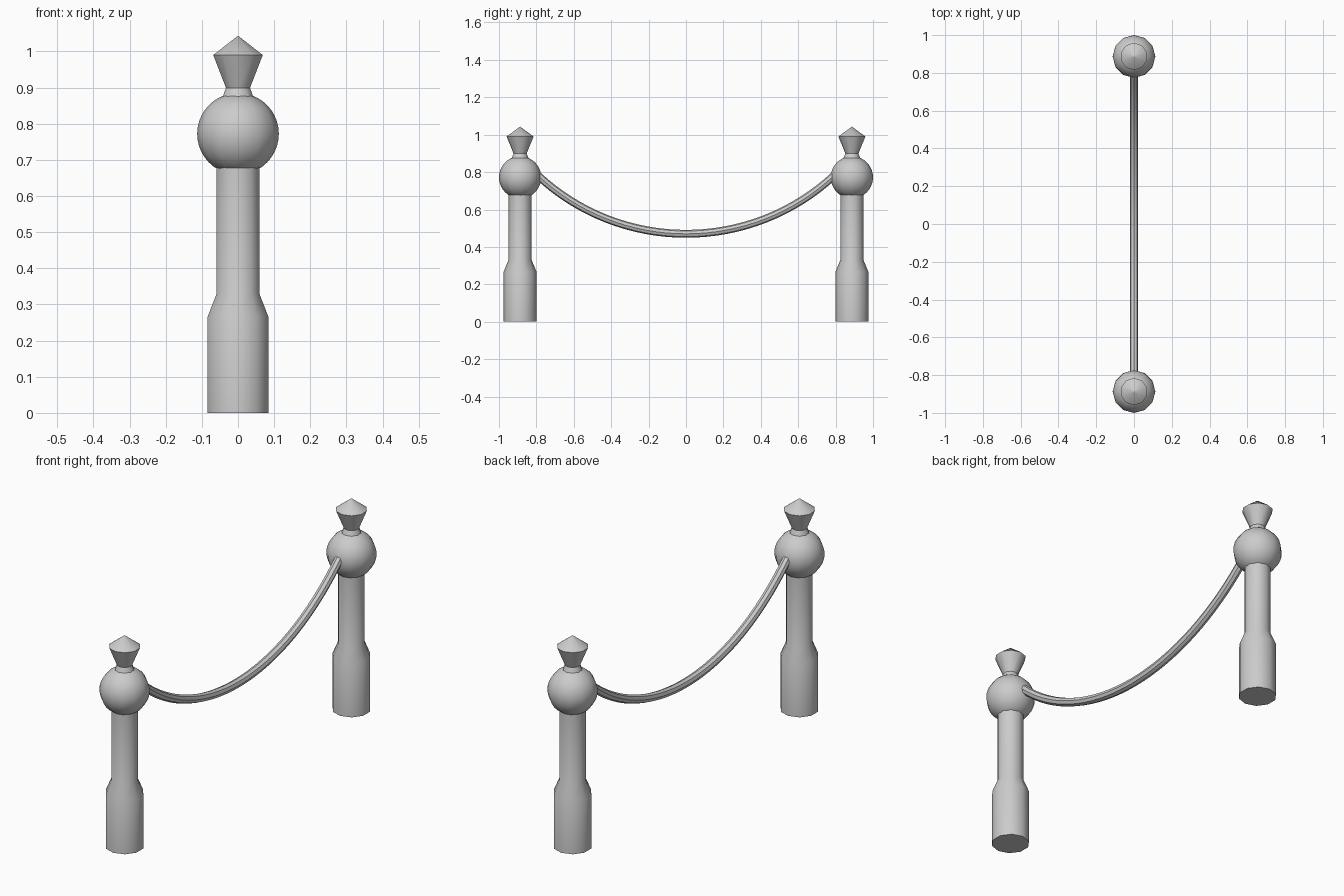
import bpy, bmesh, math

if "Cube" in bpy.data.objects:
    bpy.data.objects.remove(bpy.data.objects["Cube"])

POST_Y = 0.887


def finish(bm, name, angle=40):
    bmesh.ops.recalc_face_normals(bm, faces=bm.faces)
    mesh = bpy.data.meshes.new(name)
    bm.to_mesh(mesh)
    bm.free()
    ob = bpy.data.objects.new(name, mesh)
    bpy.context.collection.objects.link(ob)
    bpy.ops.object.select_all(action='DESELECT')
    ob.select_set(True)
    bpy.context.view_layer.objects.active = ob
    bpy.ops.object.shade_smooth_by_angle(angle=math.radians(angle))
    return ob


def skin(bm, rings):
    # Bridge consecutive rings of equal vertex count and cap both ends
    n = len(rings[0])
    for a, b in zip(rings, rings[1:]):
        for i in range(n):
            j = (i + 1) % n
            bm.faces.new((a[i], a[j], b[j], b[i]))
    bm.faces.new(rings[0])
    bm.faces.new(rings[-1])


def lathe(name, profile, y, sides=10):
    bm = bmesh.new()
    rings = []
    for r, z in profile:
        angles = [math.pi / 2 + math.tau * i / sides for i in range(sides)]
        rings.append([bm.verts.new((r * math.cos(a), y + r * math.sin(a), z)) for a in angles])
    skin(bm, rings)
    bmesh.ops.remove_doubles(bm, verts=bm.verts, dist=1e-5)
    return finish(bm, name)


for side, y in (("front", -POST_Y), ("back", POST_Y)):
    # Stepped ten-sided shaft
    lathe(side + "_post_shaft",
          [(0.088, 0), (0.088, 0.267), (0.062, 0.33), (0.062, 0.69)], y)

    # Ball on top of the shaft
    ball = [(0.113 * math.sin(t), 0.772 - 0.113 * math.cos(t))
            for t in (0.02 + (math.pi - 0.04) * i / 20 for i in range(21))]
    lathe(side + "_post_ball", ball, y, 12)

    # Flared finial with a pointed cap
    lathe(side + "_post_finial",
          [(0.047, 0.868), (0.035, 0.899), (0.072, 0.99), (0.0005, 1.043)], y)

# Sagging rope: circular arc hung between the two balls
half, low, high, rad = 0.79, 0.47, 0.78, 0.021
R = (half ** 2 + (high - low) ** 2) / (2 * (high - low))
end = math.asin(half / R)
bm = bmesh.new()
rings = []
for k in range(33):
    t = -end + 2 * end * k / 32
    ring = []
    for i in range(8):
        a = math.tau * i / 8
        d = R + rad * math.sin(a)
        ring.append(bm.verts.new((rad * math.cos(a), d * math.sin(t),
                                  low + R - d * math.cos(t))))
    rings.append(ring)
skin(bm, rings)
finish(bm, "rope", 30)
